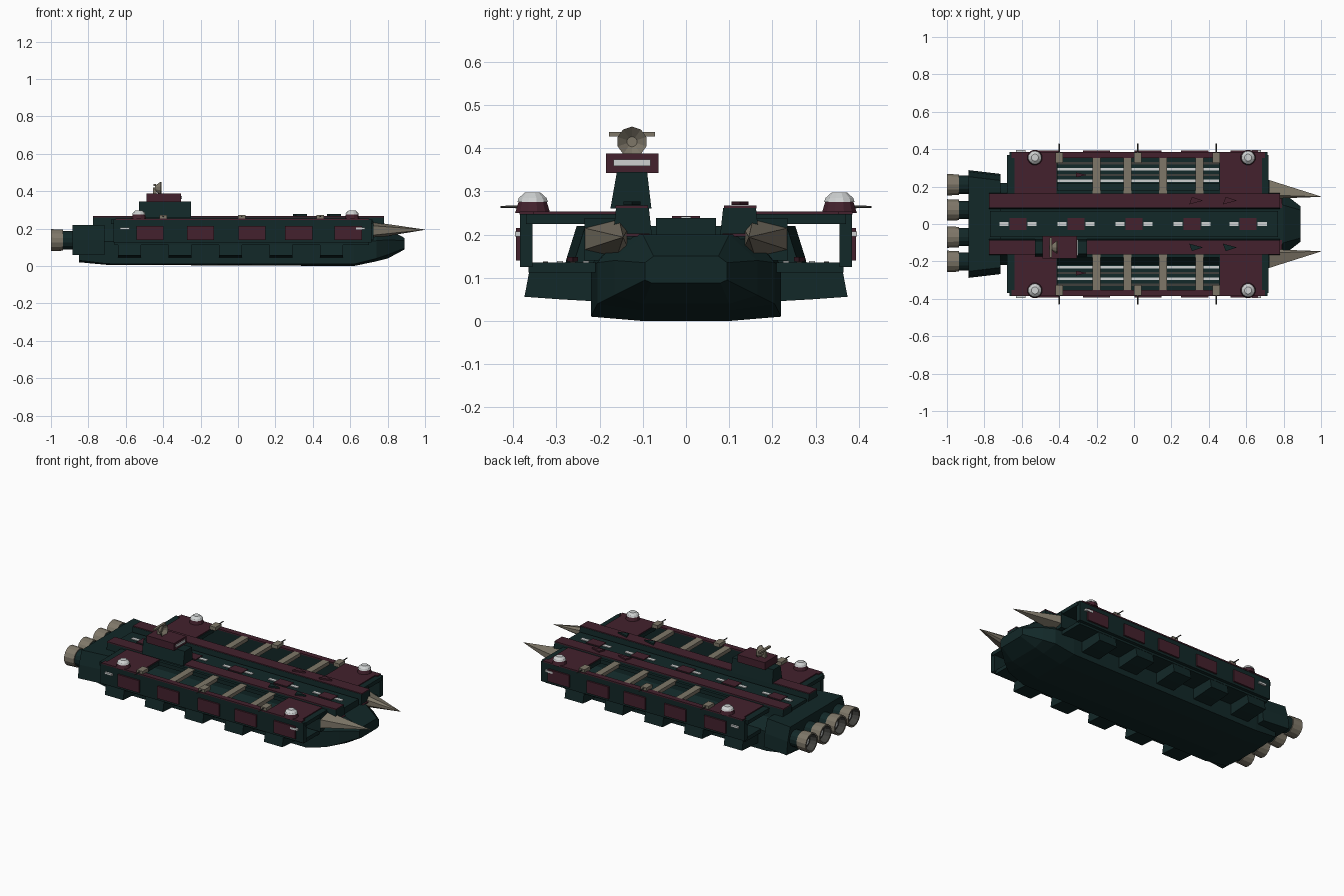
import bpy, bmesh, math
from mathutils import Vector

if "Cube" in bpy.data.objects:
    bpy.data.objects.remove(bpy.data.objects["Cube"])


def material(name, rgb):
    m = bpy.data.materials.new(name)
    m.diffuse_color = (*rgb, 1)
    m.use_nodes = True
    m.node_tree.nodes["Principled BSDF"].inputs["Base Color"].default_value = m.diffuse_color
    return m


GREEN = material("dark green hull", (0.006, 0.021, 0.021))
MAROON = material("maroon plating", (0.056, 0.015, 0.026))
BEIGE = material("beige metal", (0.21, 0.185, 0.14))
PALE = material("pale light", (0.62, 0.64, 0.64))
GRAY = material("dark gray metal", (0.05, 0.05, 0.045))


def finish(name, bm, mats):
    bmesh.ops.recalc_face_normals(bm, faces=bm.faces)
    me = bpy.data.meshes.new(name)
    bm.to_mesh(me)
    bm.free()
    for m in mats:
        me.materials.append(m)
    ob = bpy.data.objects.new(name, me)
    bpy.context.collection.objects.link(ob)
    return ob


def loft(name, rings, mat):
    """Skin closed rings of 3D points and cap both ends."""
    bm = bmesh.new()
    vs = [[bm.verts.new(p) for p in r] for r in rings]
    n = len(vs[0])
    for a, b in zip(vs, vs[1:]):
        for i in range(n):
            j = (i + 1) % n
            bm.faces.new((a[i], a[j], b[j], b[i]))
    bm.faces.new(vs[0])
    bm.faces.new(vs[-1])
    return finish(name, bm, [mat])


def prism(name, x0, x1, profile, mat, s=1):
    """Extrude a (y, z) profile along x; s mirrors it across y."""
    return loft(name, [[(x, y * s, z) for y, z in profile] for x in (x0, x1)], mat)


def box(name, x0, x1, y0, y1, z0, z1, mat, s=1):
    return prism(name, x0, x1, [(y0, z0), (y1, z0), (y1, z1), (y0, z1)], mat, s)


def lathe(name, centre, axis, profile, mats, n=12):
    """Revolve (distance along axis, radius) points; mats is one per segment."""
    bm = bmesh.new()
    used = list(dict.fromkeys(mats))
    u, v = {"X": ("Y", "Z"), "Z": ("X", "Y"), "Y": ("Z", "X")}[axis]
    unit = {"X": Vector((1, 0, 0)), "Y": Vector((0, 1, 0)), "Z": Vector((0, 0, 1))}
    rings = []
    for d, r in profile:
        rings.append([bm.verts.new(Vector(centre) + unit[axis] * d
                      + unit[u] * r * math.cos(math.tau * (i + .5) / n)
                      + unit[v] * r * math.sin(math.tau * (i + .5) / n)) for i in range(n)])
    for a, b, m in zip(rings, rings[1:], mats):
        for i in range(n):
            j = (i + 1) % n
            bm.faces.new((a[i], a[j], b[j], b[i])).material_index = used.index(m)
    bm.faces.new(rings[0]).material_index = used.index(mats[0])
    bm.faces.new(rings[-1]).material_index = used.index(mats[-1])
    return finish(name, bm, used)


# Main hull with faceted bow: x, keel half width, keel z, side half width, chine z, shoulder z, deck half width, deck z
sections = [
    (-0.85, .10, .020, .21, .030, .13, .165, .20),
    (-0.70, .10, .006, .22, .012, .13, .165, .20),
    (0.62, .10, .000, .22, .010, .13, .165, .20),
    (0.74, .10, .025, .205, .040, .135, .15, .20),
    (0.80, .10, .040, .165, .060, .14, .10, .20),
    (0.89, .08, .088, .095, .095, .135, .075, .15),
]
rings = []
for x, kw, kz, w, cz, sz, dw, dz in sections:
    half = [(kw, kz), (w, cz), (w, sz), (dw, dz)]
    rings.append([(x, y, z) for y, z in half] + [(x, -y, z) for y, z in reversed(half)])
loft("main_hull", rings, GREEN)
prism("bow_hatch", 0.76, 0.815, [(-.10, .15), (.10, .15), (.075, .185), (-.075, .185)], GREEN)

# Stern engine block
loft("engine_block", [[(x, y, z) for y, z in
     [(-w, .06), (w, .06), (w - .01, .14), (w - .035, .22), (-w + .035, .22), (-w + .01, .14)]]
     for x, w in ((-0.885, .288), (-0.715, .268))], GREEN)

# Engines
for i, y in enumerate((-.20, -.07, .075, .21)):
    lathe(f"engine_{i + 1}", (0, y, .138), "X",
          [(-.87, .05), (-.935, .05), (-.935, .056), (-1.0, .059), (-1.0, .050), (-.96, .043), (-.96, .026), (-.968, .024)],
          [GREEN, BEIGE, BEIGE, BEIGE, GRAY, GRAY, PALE], 14)

# Central deck spine with light blocks
box("deck_spine", -.77, .77, -.07, .07, .19, .238, GREEN)
for i, x in enumerate((-.62, -.31, 0, .31, .61)):
    box(f"spine_block_{i + 1}", x - .045, x + .045, -.032, .032, .23, .243, MAROON)
    for s in (1, -1):
        box(f"spine_light_{i + 1}", x + s * .05, x + s * .1, -.011, .011, .236, .242, PALE)

brackets = (-.58, -.31, -.04, .23, .50)
panels = (-.47, -.20, .075, .325, .59)
for s in (1, -1):
    side = "left" if s > 0 else "right"
    # Deck ridges
    prism(f"{side}_ridge", -.775, .78, [(.078, .19), (.17, .19), (.162, .262), (.086, .262)], GREEN, s)
    box(f"{side}_ridge_plate", -.775, .78, .088, .163, .26, .267, MAROON, s)
    box(f"{side}_ridge_trim", .70, .79, .085, .16, .196, .202, MAROON, s)

    # Hangar pod: floor, outer wall, end roofs
    box(f"{side}_pod_floor", -.66, .70, .20, .365, .112, .135, GREEN, s)
    box(f"{side}_pod_wall", -.665, .715, .355, .384, .125, .248, GREEN, s)
    box(f"{side}_pod_rail", -.655, .70, .352, .386, .246, .254, MAROON, s)
    box(f"{side}_inner_rail", -.42, .46, .16, .18, .225, .248, GREEN, s)
    for end, x0, x1, p0, p1 in (("aft", -.68, -.41, -.64, -.415), ("fore", .455, .72, .46, .685)):
        box(f"{side}_{end}_roof", x0, x1, .155, .37, .225, .248, GREEN, s)
        box(f"{side}_{end}_roof_plate", p0, p1, .163, .386, .247, .254, MAROON, s)
    for x in (-.20, -.035, .155, .35):
        box(f"{side}_roof_beam", x - .021, x + .021, .16, .355, .232, .254, BEIGE, s)

    # Runway strips and parked craft on the pod floor
    for y in (.232, .292):
        box(f"{side}_runway_strip", -.41, .46, y - .007, y + .007, .134, .139, PALE, s)
    for y in (.20, .262, .325):
        box(f"{side}_runway_edge", -.41, .46, y - .006, y + .006, .134, .138, GRAY, s)
    loft(f"{side}_parked_craft", [[(-.31, s * .25, z), (-.25, s * .262, z), (-.31, s * .275, z)]
         for z in (.138, .148)], MAROON)

    # Support brackets below the pod
    for x in brackets:
        prism(f"{side}_bracket", x - .062, x + .062,
              [(.20, .045), (.29, .05), (.374, .056), (.36, .13), (.20, .13)], GREEN, s)

    # Outer wall armour panels and running lights
    for x in panels:
        box(f"{side}_wall_panel", x - .073, x + .073, .38, .394, .14, .215, MAROON, s)
    for x in (-.605, .655):
        box(f"{side}_running_light", x - .025, x + .025, .383, .396, .195, .207, PALE, s)

    # Domed corner turrets
    for x in (-.53, .61):
        lathe(f"{side}_turret", (x, s * .355, 0), "Z",
              [(.25, .042), (.275, .034), (.275, .037), (.285, .033), (.297, .019)],
              [MAROON, PALE, PALE, PALE], 12)

    # Side guns
    for x in (-.40, .02, .44):
        box(f"{side}_gun_mount", x - .02, x + .02, .325, .382, .25, .272, BEIGE, s)
        lathe(f"{side}_gun_barrel", (x, 0, .264), "Y", [(s * .36, .004), (s * .43, .003)], [GRAY], 6)

    # Forward ram spikes on their mounts
    box(f"{side}_spike_mount", .60, .725, .13, .235, .14, .238, GREEN, s)
    base = [(.235, .215), (.235, .165), (.16, .148), (.135, .17), (.135, .212), (.155, .235)]
    loft(f"{side}_ram_spike", [[(.722, y * s, z) for y, z in base],
         [(1.0, s * (.146 + (y - .185) * .02), .194 + (z - .19) * .02) for y, z in base]], BEIGE)

    # Small craft parked on the ridge
    for x in (.33, .51):
        loft(f"{side}_ridge_craft", [[(x - .035, s * .105, z), (x + .04, s * .125, z), (x - .02, s * .145, z)]
             for z in (.268, .277)], MAROON if s > 0 else GREEN)

# Bridge tower
prism("bridge_tower", -.53, -.25, [(-.175, .26), (-.08, .26), (-.09, .345), (-.16, .345)], GREEN)
box("bridge_deck", -.49, -.305, -.185, -.064, .343, .388, MAROON)
box("bridge_window", -.306, -.30, -.168, -.082, .359, .374, PALE)

# Sensor dish on the bridge
box("dish_mast", -.455, -.435, -.135, -.115, .385, .42, BEIGE)
lathe("sensor_dish", (0, -.125, .415), "X", [(-.445, .012), (-.415, .035), (-.41, .035), (-.43, .012)], [BEIGE] * 3, 10)
box("dish_crossbar", -.452, -.438, -.178, -.072, .427, .438, BEIGE)
